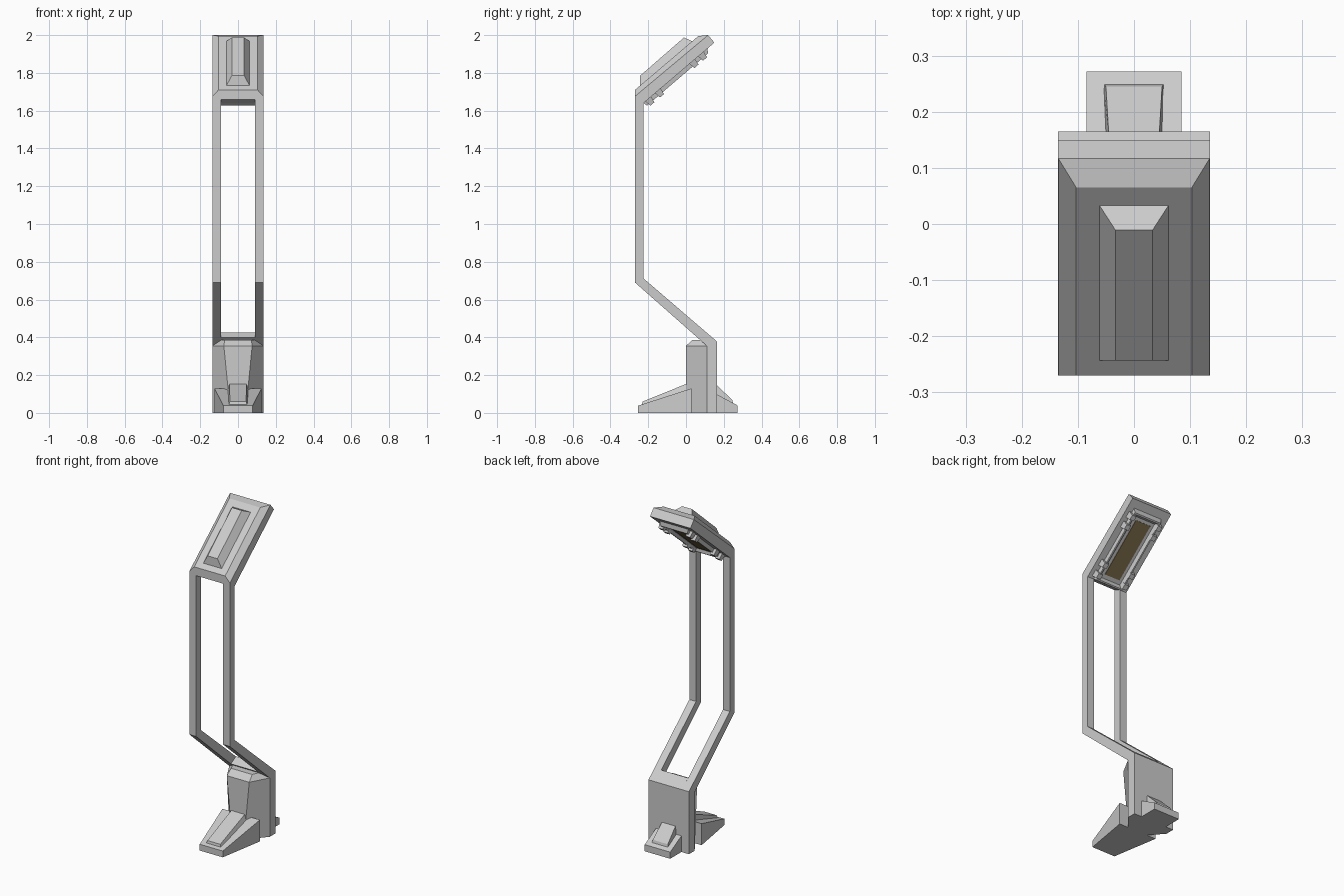
import bpy, bmesh
from mathutils import Vector

if "Cube" in bpy.data.objects:
    bpy.data.objects.remove(bpy.data.objects["Cube"])


def finish(name, bm):
    bmesh.ops.recalc_face_normals(bm, faces=bm.faces[:])
    me = bpy.data.meshes.new(name)
    bm.to_mesh(me)
    bm.free()
    ob = bpy.data.objects.new(name, me)
    bpy.context.collection.objects.link(ob)
    return ob


def loft(name, a, b, inset=None):
    """Solid between two matching rings; optional recess in the second ring."""
    bm = bmesh.new()
    va = [bm.verts.new(p) for p in a]
    vb = [bm.verts.new(p) for p in b]
    bm.faces.new(va)
    cap = bm.faces.new(vb)
    n = len(a)
    for i in range(n):
        j = (i + 1) % n
        bm.faces.new((va[i], va[j], vb[j], vb[i]))
    bmesh.ops.recalc_face_normals(bm, faces=bm.faces[:])
    if inset:
        bmesh.ops.inset_region(bm, faces=[cap], thickness=inset[0])
        bmesh.ops.inset_region(bm, faces=[cap], thickness=inset[1], depth=-inset[2])
    return finish(name, bm)


def quad(p, wp, q, wq, cx=0):
    """Rectangle from side-view point p to q, with half widths at each end."""
    return [(cx - wp, *p), (cx + wp, *p), (cx + wq, *q), (cx - wq, *q)]


def prism(name, prof, x0, x1):
    return loft(name, [(x0, y, z) for y, z in prof], [(x1, y, z) for y, z in prof])


def head(u, n):
    """Side-view point: u along the tilted head, n out of its underside."""
    p = Vector((-0.225, 1.64)) + u * Vector((0.76, 0.649)) + n * Vector((0.649, -0.76))
    return p.x, p.y


# Pillar with a tapered front face, and its bevelled cap
loft("pillar",
     [(-.04, 0, 0), (.04, 0, 0), (.135, .11, 0), (.135, .165, 0), (-.135, .165, 0), (-.135, .11, 0)],
     [(-.075, 0, .355), (.075, 0, .355), (.135, .11, .355), (.135, .165, .355),
      (-.135, .165, .355), (-.135, .11, .355)])
loft("pillar_cap", quad((0, .355), .075, (.11, .355), .135),
     quad((.035, .387), .07, (.08, .387), .09))

# Feet with raised ridges
loft("front_foot", quad((-.255, 0), .077, (.03, 0), .125),
     quad((-.255, .038), .077, (.03, .13), .125))
loft("front_foot_ridge", quad((-.235, .035), .052, (.03, .11), .06),
     quad((-.23, .06), .043, (.03, .165), .045))
loft("back_foot", quad((.16, 0), .085, (.272, 0), .085),
     quad((.16, .1), .085, (.272, .04), .085))
loft("back_foot_ridge", quad((.16, .05), .055, (.252, .04), .055),
     quad((.16, .15), .045, (.245, .068), .05))

# Bent side rails and the plate joining them to the pillar
rail = [(.165, .355), (.165, .377), (-.225, .712), (-.225, 1.64), (-.27, 1.676), (-.27, .69), (.11, .355)]
for side, s in (("left", -1), ("right", 1)):
    prism(side + "_rail", rail, s * .09, s * .135)
prism("rail_plate", [(.165, .355), (.165, .377), (.108, .426), (.062, .398), (.11, .355)], -.09, .09)

# Tilted head: slab, bevelled top, raised panel
prism("head_slab", [(-.27, 1.66), (-.27, 1.676), (.117, 2.0), (.15, 1.96), (-.225, 1.64)], -.135, .135)
loft("head_top", quad((-.27, 1.676), .135, (.117, 2.0), .135),
     quad((-.27, 1.71), .103, (.065, 1.995), .103))
loft("head_panel", quad((-.243, 1.728), .064, (.037, 1.966), .064),
     quad((-.243, 1.785), .033, (-.011, 1.987), .033))

# Underside bezel with recessed lamp
loft("lamp_bezel", quad(head(0, -.005), .095, head(.45, -.005), .095),
     quad(head(.005, .022), .09, head(.43, .022), .09), inset=(.012, .018, .016))
lamp = loft("lamp", quad(head(.05, 0), .05, head(.39, 0), .05),
            quad(head(.05, .009), .05, head(.39, .009), .05))
mat = bpy.data.materials.new("lamp_amber")
mat.diffuse_color = (.2, .15, .07, 1)
mat.use_nodes = True
mat.node_tree.nodes["Principled BSDF"].inputs["Base Color"].default_value = mat.diffuse_color
lamp.data.materials.append(mat)

# Clips along both edges of the bezel
for i, u in enumerate((.033, .10, .34, .40)):
    for s in (-1, 1):
        loft(f"clip_{i}_{'left' if s < 0 else 'right'}",
             quad(head(u - .02, -.005), .02, head(u + .02, -.005), .02, s * .093),
             quad(head(u - .014, .034), .014, head(u + .014, .034), .014, s * .091))
